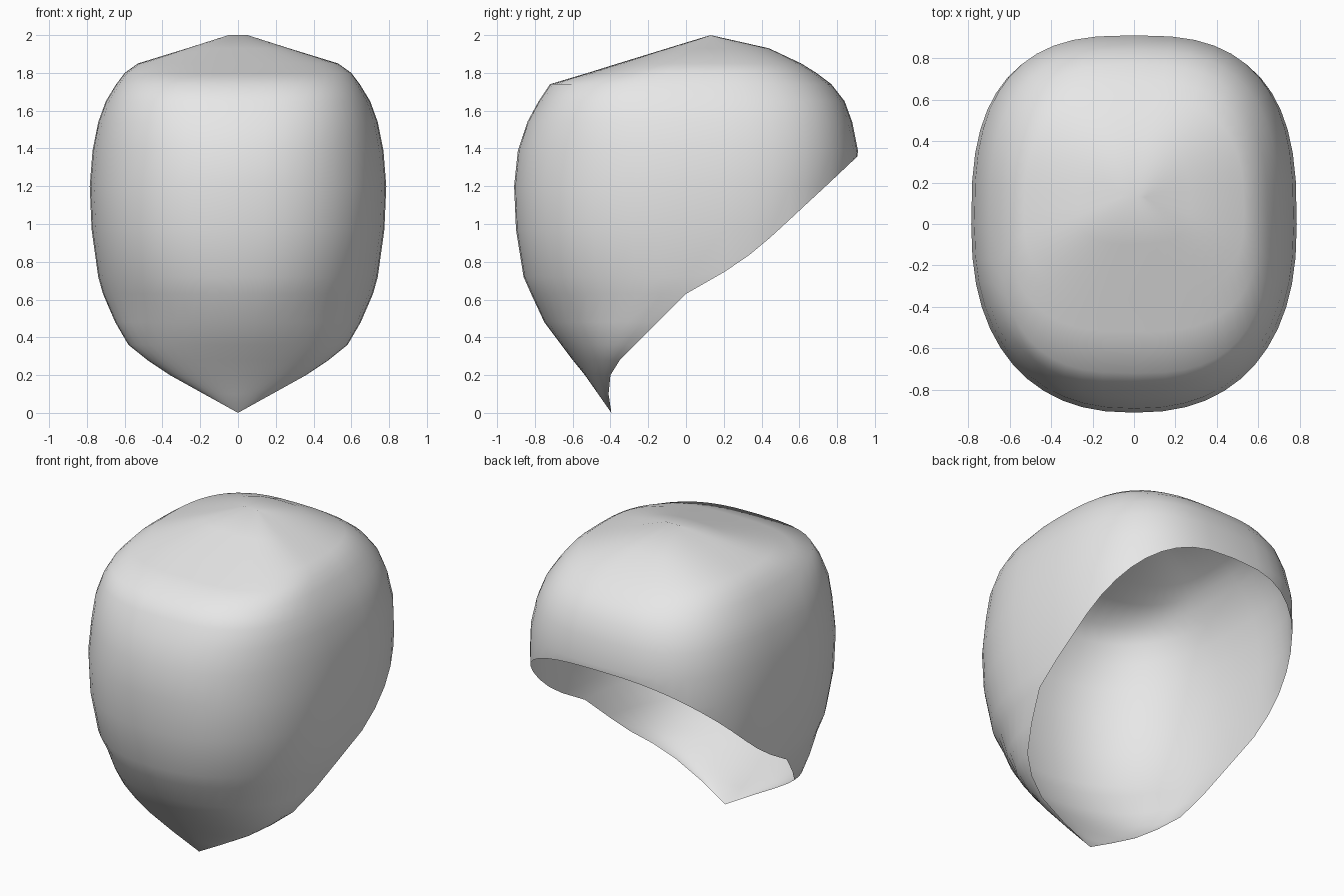
import bpy
import bmesh
from math import cos, sin, pi, copysign

default_cube = bpy.data.objects.get("Cube")
if default_cube:
    bpy.data.objects.remove(default_cube, do_unlink=True)

# Horizontal sections: height, half width, front y, back y, y of widest point
SECTIONS = [
    (0, 0, -.395, .8, -.395),
    (.1, .18, -.465, .8, -.41),
    (.2, .36, -.535, .8, -.4),
    (.28, .48, -.6, .8, -.35),
    (.36, .58, -.66, .8, -.27),
    (.48, .65, -.75, .83, -.15),
    (.63, .715, -.82, .86, 0),
    (.72, .74, -.86, .87, 0),
    (.97, .775, -.9, .89, 0),
    (1.2, .785, -.91, .9, 0),
    (1.39, .77, -.89, .91, 0),
    (1.54, .74, -.84, .88, 0),
    (1.65, .7, -.78, .84, 0),
    (1.74, .645, -.72, .77, 0),
    (1.8, .6, -.52, .69, .02),
    (1.85, .53, -.36, .61, .05),
    (1.93, .27, -.1, .44, .08),
    (2, .05, .13, .13, .13),
]
# Open rim behind the sides: y, height
RIM = [(0, .63), (.28, .79), (.46, .94), (.61, 1.08), (.74, 1.2), (.91, 1.36)]
RIM_START = RIM[0][1]
COLUMNS = 48


def lookup(table, key):
    """Linear interpolation of the table row at the given key."""
    key = min(max(key, table[0][0]), table[-1][0])
    for low, high in zip(table, table[1:]):
        if key <= high[0]:
            t = (key - low[0]) / (high[0] - low[0])
            return [a + (b - a) * t for a, b in zip(low, high)]


def signed_power(value, exponent):
    return copysign(abs(value) ** exponent, value)


def shell_point(angle, height):
    """Point of the rounded-square section at this angle and height."""
    z, half_width, front, back, middle = lookup(SECTIONS, height)
    c, s = cos(angle), sin(angle)
    if s > 0:
        roundness, depth = 2.8, back - middle
    else:
        roundness = lookup([(0, 1.7), (.8, 2.35), (1.4, 2.35), (1.75, 2.8), (2, 2.8)], z)[1]
        depth = middle - front
    x = half_width * signed_power(c, 2 / roundness)
    y = middle + depth * signed_power(s, 2 / roundness)
    return x, y, z


def rim_height(angle):
    """Height where the back of the shell meets the open rim."""
    height = 1
    for _ in range(40):
        height = lookup(RIM, shell_point(angle, height)[1])[1]
    return height


def build_shell():
    bm = bmesh.new()
    half = COLUMNS // 2
    columns = []
    for i in range(COLUMNS):
        angle = 2 * pi * i / COLUMNS
        behind = 0 < i < half
        floor = rim_height(angle) if behind else 0
        columns.append([bm.verts.new(shell_point(angle, max(row[0], floor)))
                        for row in SECTIONS])
    for i, column in enumerate(columns):
        following = columns[(i + 1) % COLUMNS]
        for j in range(len(SECTIONS) - 1):
            # The back is open below the rim
            if i < half and SECTIONS[j][0] < RIM_START:
                continue
            bm.faces.new((column[j], following[j], following[j + 1], column[j + 1]))
    bmesh.ops.remove_doubles(bm, verts=bm.verts[:], dist=.0005)
    loose = [v for v in bm.verts if not v.link_faces]
    bmesh.ops.delete(bm, geom=loose, context='VERTS')
    for face in bm.faces:
        face.smooth = True
    mesh = bpy.data.meshes.new("shell")
    bm.to_mesh(mesh)
    bm.free()
    return mesh


# Plain light grey finish
grey = bpy.data.materials.new("light_grey")
grey.use_nodes = True
colour = (.8, .8, .8, 1)
grey.diffuse_color = colour
grey.node_tree.nodes["Principled BSDF"].inputs["Base Color"].default_value = colour

# Thin open shell with a pointed front
shell = bpy.data.objects.new("shell", build_shell())
shell.data.materials.append(grey)
bpy.context.collection.objects.link(shell)
